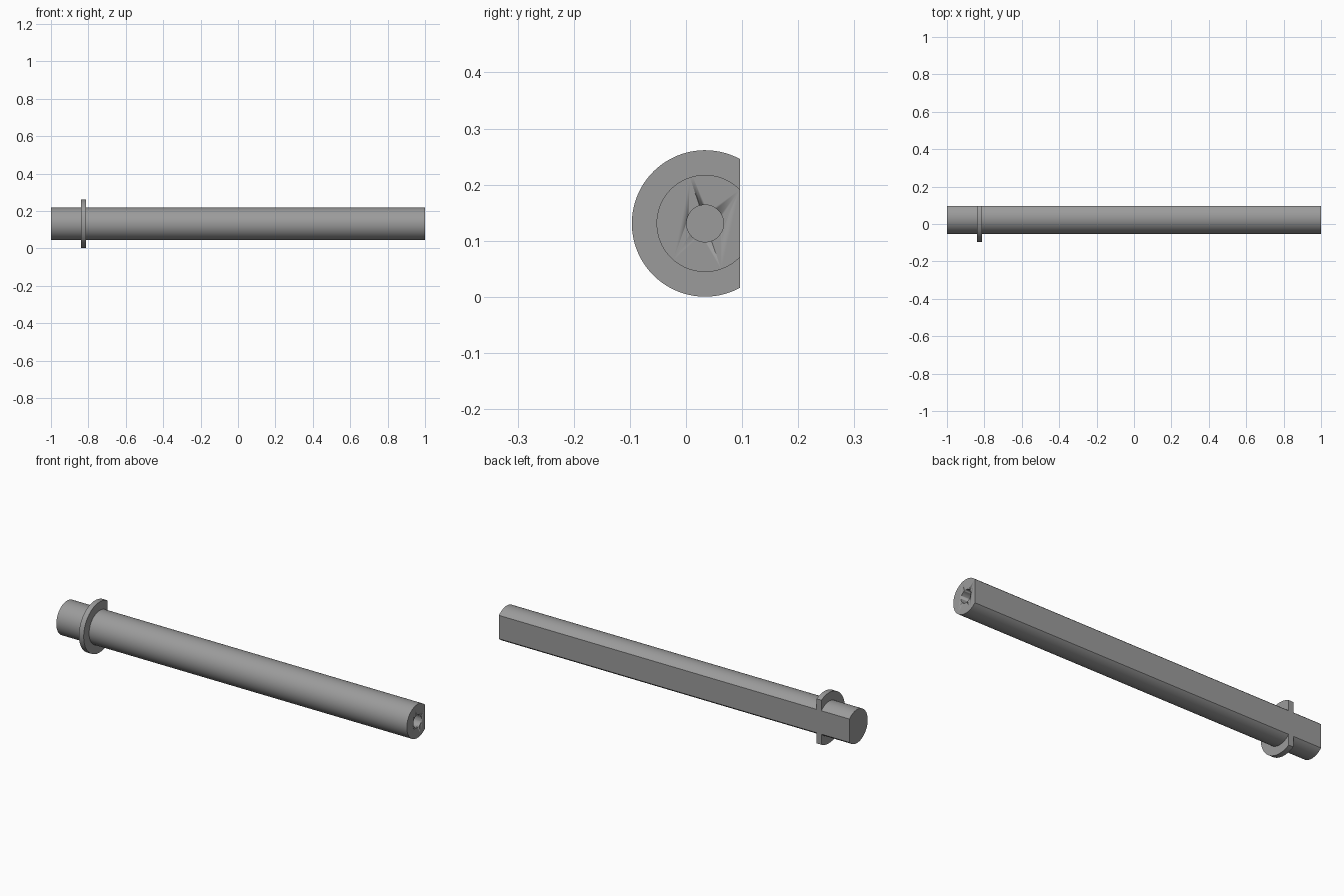
import bpy, bmesh, math

if "Cube" in bpy.data.objects:
    bpy.data.objects.remove(bpy.data.objects["Cube"])

AXIS_Y, AXIS_Z = 0.034, 0.131    # centre line of the shaft
FLAT = 0.062                     # distance from centre line to the rear flat
SHAFT_R, COLLAR_R, BORE_R = 0.0865, 0.1305, 0.033

steel = bpy.data.materials.new("grey steel")
steel.diffuse_color = (0.33, 0.33, 0.33, 1)
steel.use_nodes = True
steel.node_tree.nodes["Principled BSDF"].inputs["Base Color"].default_value = steel.diffuse_color


def arc(radius, steps=72):
    """Arc in the y-z plane that stops at the rear flat."""
    a = math.acos(FLAT / radius)
    return [(AXIS_Y + radius * math.cos(t), AXIS_Z + radius * math.sin(t))
            for t in (a + (2 * math.pi - 2 * a) * i / steps for i in range(steps + 1))]


def circle(radius, steps=48):
    return [(AXIS_Y + radius * math.cos(2 * math.pi * i / steps),
             AXIS_Z + radius * math.sin(2 * math.pi * i / steps)) for i in range(steps)]


def prism(name, profile, x0, x1):
    """Extrude a y-z profile along x."""
    bm = bmesh.new()
    face = bm.faces.new([bm.verts.new((x0, y, z)) for y, z in profile])
    res = bmesh.ops.extrude_face_region(bm, geom=[face], use_keep_orig=True)
    moved = [v for v in res["geom"] if isinstance(v, bmesh.types.BMVert)]
    bmesh.ops.translate(bm, verts=moved, vec=(x1 - x0, 0, 0))
    bmesh.ops.recalc_face_normals(bm, faces=bm.faces)
    mesh = bpy.data.meshes.new(name)
    bm.to_mesh(mesh)
    bm.free()
    mesh.materials.append(steel)
    obj = bpy.data.objects.new(name, mesh)
    bpy.context.collection.objects.link(obj)
    bpy.ops.object.select_all(action='DESELECT')
    obj.select_set(True)
    bpy.context.view_layer.objects.active = obj
    bpy.ops.object.shade_smooth_by_angle(angle=math.radians(30))
    return obj


# Long D-section shaft
shaft = prism("shaft", arc(SHAFT_R), -1.0, 1.0)

# Blind bore in the right end
cutter = prism("bore_cutter", circle(BORE_R), 0.75, 1.1)
cutter.hide_render = True
cutter.hide_set(True)
bore = shaft.modifiers.new("bore", 'BOOLEAN')
bore.operation = 'DIFFERENCE'
bore.solver = 'EXACT'
bore.object = cutter

# Collar ring, open at the flat
prism("collar", arc(COLLAR_R) + arc(SHAFT_R)[::-1], -0.84, -0.813)
